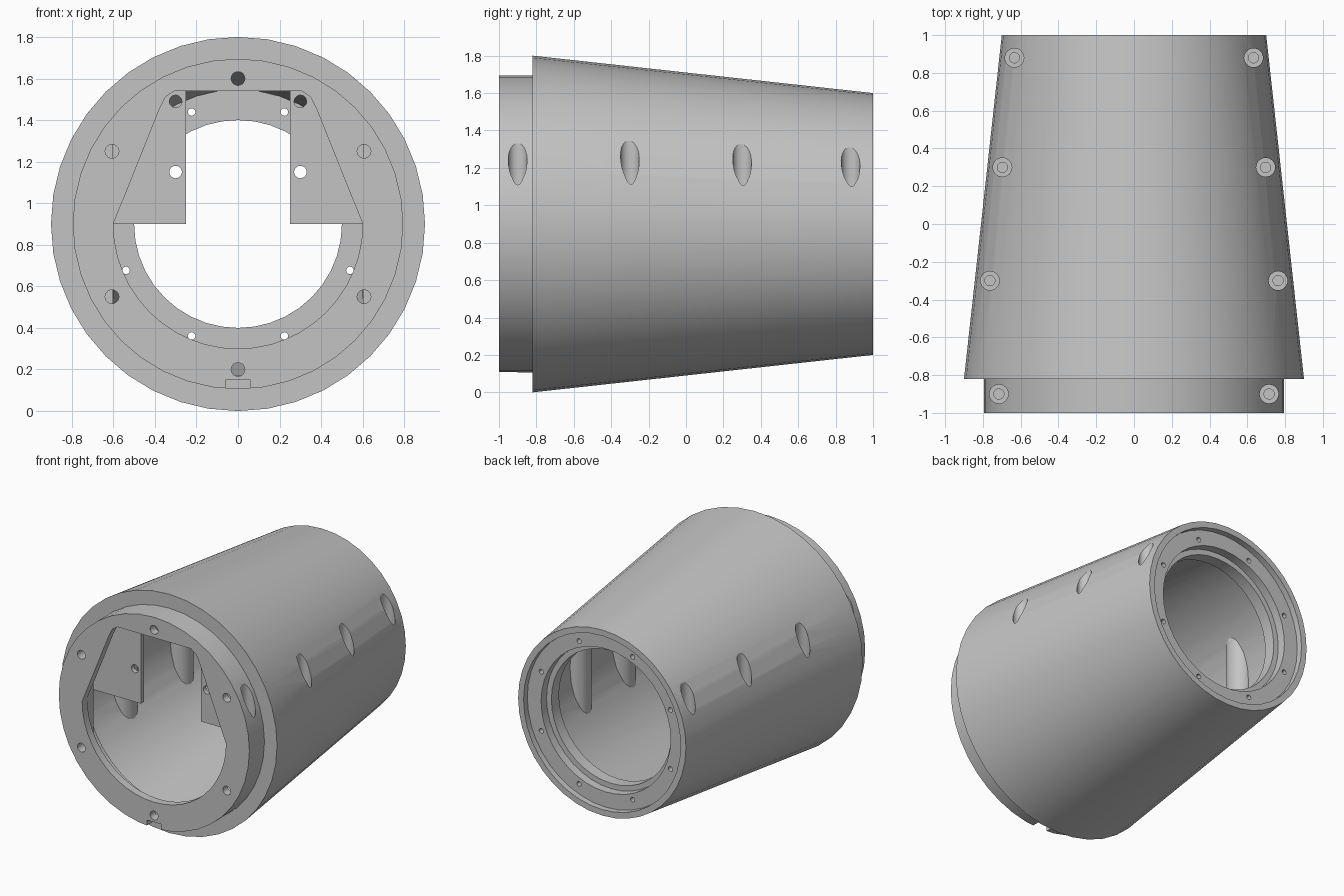
import bpy, bmesh, math

cube = bpy.data.objects.get("Cube")
if cube:
    bpy.data.objects.remove(cube, do_unlink=True)

CZ = 0.9        # height of the housing axis
SEG = 40
WALL = 0.075

grey = bpy.data.materials.new("plain_grey")
grey.use_nodes = True
colour = (0.55, 0.55, 0.55, 1)
grey.diffuse_color = colour
grey.node_tree.nodes["Principled BSDF"].inputs["Base Color"].default_value = colour


def loft(name, rings):
    """Closed solid through a list of equal-sized rings of points."""
    bm = bmesh.new()
    loops = [[bm.verts.new(p) for p in ring] for ring in rings]
    n = len(loops[0])
    for a, b in zip(loops, loops[1:]):
        for i in range(n):
            j = (i + 1) % n
            bm.faces.new((a[i], a[j], b[j], b[i]))
    bm.faces.new(loops[0])
    bm.faces.new(loops[-1])
    bmesh.ops.recalc_face_normals(bm, faces=bm.faces)
    mesh = bpy.data.meshes.new(name)
    bm.to_mesh(mesh)
    bm.free()
    mesh.materials.append(grey)
    ob = bpy.data.objects.new(name, mesh)
    bpy.context.collection.objects.link(ob)
    return ob


def circle(r, n=SEG, start=0.0, sweep=math.tau):
    return [(r * math.cos(start + sweep * i / n), r * math.sin(start + sweep * i / n))
            for i in range(n)]


def lathe(name, profile):
    """Solid of revolution about the housing axis from (radius, y) points."""
    return loft(name, [[(x, y, CZ + z) for x, z in circle(r)] for r, y in profile])


def prism(name, outline, y0, y1):
    """Outline in x, z extruded along y."""
    return loft(name, [[(x, y, z) for x, z in outline] for y in (y0, y1)])


def bore(name, x, z, r, y0, y1):
    return prism(name, [(x + a, z + b) for a, b in circle(r, 20)], y0, y1)


def post(name, x, y, r, z0, z1):
    return loft(name, [[(x + a, y + b, z) for a, b in circle(r, 24)] for z in (z0, z1)])


def cut(target, cutter):
    cutter.hide_render = True
    mod = target.modifiers.new("cut", 'BOOLEAN')
    mod.operation = 'DIFFERENCE'
    mod.solver = 'EXACT'
    mod.object = cutter
    bpy.context.view_layer.objects.active = target
    bpy.ops.object.modifier_apply(modifier=mod.name)
    bpy.data.objects.remove(cutter, do_unlink=True)


def outer(y):
    return 0.9 - 0.11 * (y + 0.82)


# Tapered shell with the stepped front collar and shallow rear rim
body = lathe("tapered_housing", [(0.795, -1), (0.795, -0.82), (0.9, -0.82), (0.7, 1),
                                 (0.655, 1), (0.655, 0.955)])

# Hollow interior behind a thin front lip
cavity = lathe("cavity", [(0.73, -0.94), (0.73, -0.77), (outer(-0.77) - WALL, -0.77),
                          (outer(0.8) - WALL, 0.8)])
for side in (-1, 1):
    # Vertical screw bosses left standing along both walls
    for x, y, r in ((0.715, -0.9, 0.115), (0.76, -0.3, 0.11), (0.695, 0.3, 0.095)):
        cut(cavity, post("boss", side * x, y, r, 0.1, 1.7))
    # Mounting plates across the upper half
    plate = [(side * x, z) for x, z in ((0.25, CZ), (0.95, CZ), (0.95, 1.8), (0.25, 1.8))]
    cut(cavity, prism("plate", plate, -0.8, -0.765))
cut(body, cavity)

# Rear bore with counterbored lip
cut(body, lathe("rear_recess", [(0.54, 0.89), (0.54, 1.1)]))
cut(body, lathe("rear_bore", [(0.5, 0.7), (0.5, 1.1)]))

# Front opening: round below, tapered with blunt corners above
lower = [(x, CZ + z) for x, z in circle(0.6, 24, math.pi, math.pi)] + [(0.6, CZ)]
right = [(0.375, 1.46), (0.35, 1.51), (0.305, 1.54)]
left = [(-x, z) for x, z in reversed(right)]
cut(body, prism("front_opening", lower + right + left, -1.1, -0.9))

# Mounting plate holes
for side in (-1, 1):
    for z in (1.15, 1.49):
        cut(body, bore("plate_hole", side * 0.3, z, 0.03, -0.85, -0.7))

# Front flange holes
for i in range(6):
    a = math.pi / 6 + i * math.pi / 3
    cut(body, bore("front_hole", 0.7 * math.cos(a), CZ + 0.7 * math.sin(a), 0.033, -1.1, -0.88))

# Rear flange holes
for i in range(8):
    a = math.pi / 8 + i * math.pi / 4
    cut(body, bore("rear_hole", 0.583 * math.cos(a), CZ + 0.583 * math.sin(a), 0.018, 0.7, 1.1))

# Counterbored vertical screw holes down both sides
for side in (-1, 1):
    for y in (-0.9, -0.3, 0.3, 0.88):
        x = side * (0.715 if y < -0.82 else outer(y) - 0.08)
        cut(body, post("screw_head_hole", x, y, 0.05, 1.04, 1.8))
        cut(body, post("screw_hole", x, y, 0.027, 0.7, 1.1))

# Locating notch under the collar
cut(body, prism("notch", [(-0.06, 0.05), (0.06, 0.05), (0.06, 0.15), (-0.06, 0.15)], -1.1, -0.9))

# Smooth curved walls with crisp edges
bpy.ops.object.select_all(action='DESELECT')
body.select_set(True)
bpy.context.view_layer.objects.active = body
bpy.ops.object.shade_smooth_by_angle(angle=math.radians(30))
